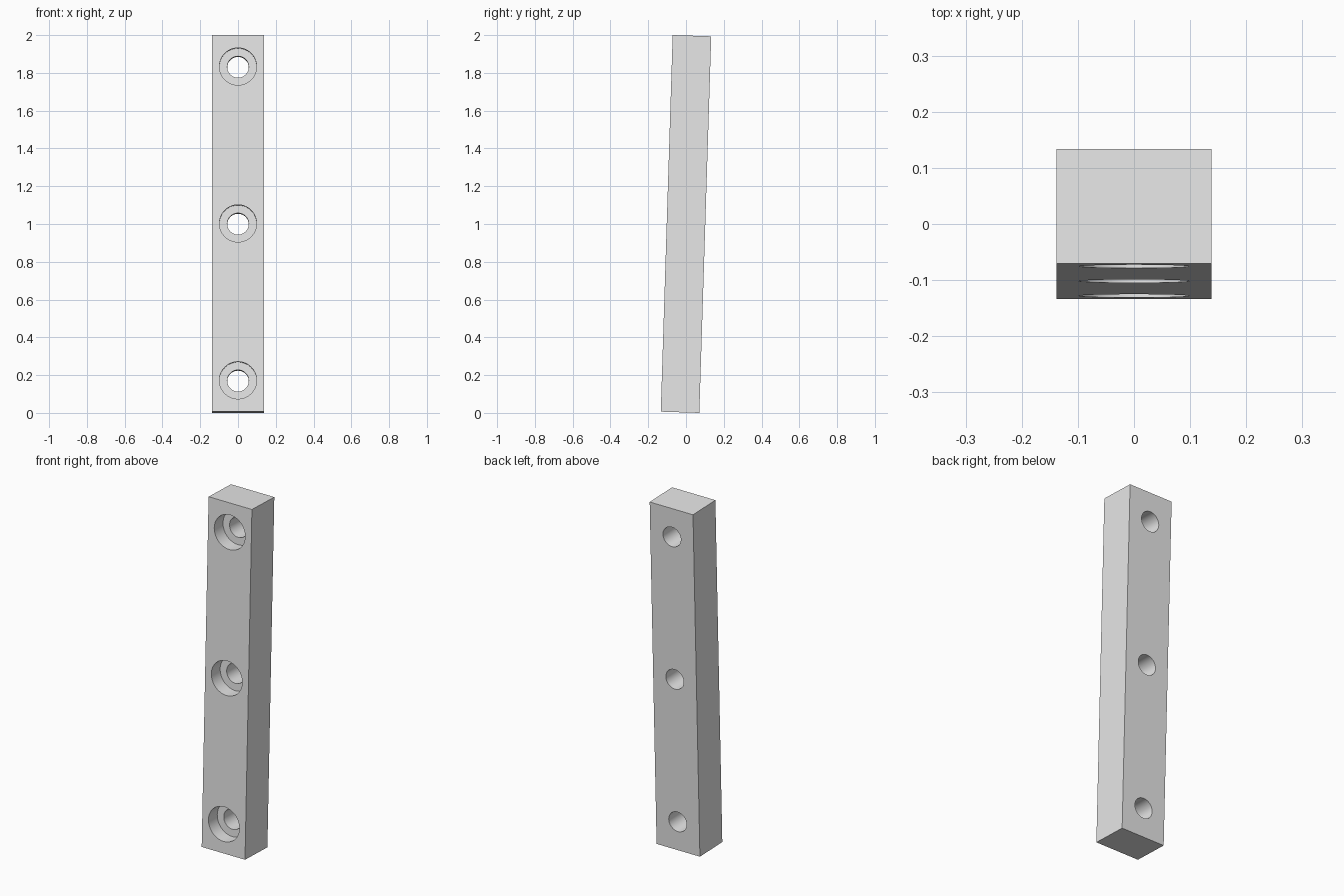
import bpy
import math

default = bpy.data.objects.get("Cube")
if default:
    bpy.data.objects.remove(default, do_unlink=True)

WIDTH, DEPTH, LENGTH = 0.276, 0.204, 1.9945
TILT = math.radians(1.81)
HOLE_SPACING = 0.831
BORE_DEPTH = 0.08

# Plain grey finish
grey = bpy.data.materials.new("light grey")
grey.use_nodes = True
colour = (0.8, 0.8, 0.8, 1)
grey.diffuse_color = colour
grey.node_tree.nodes["Principled BSDF"].inputs["Base Color"].default_value = colour

# Rectangular bar
bpy.ops.mesh.primitive_cube_add(size=1)
bar = bpy.context.object
bar.name = "mounting_bar"
bar.scale = (WIDTH, DEPTH, LENGTH)
bpy.ops.object.transform_apply(scale=True)
bar.data.materials.append(grey)


def drill(radius, y, z, length):
    """Cut a round hole along y, centred on y and z."""
    bpy.ops.mesh.primitive_cylinder_add(
        vertices=64, radius=radius, depth=length,
        location=(0, y, z), rotation=(math.pi / 2, 0, 0))
    cutter = bpy.context.object
    cutter.name = "hole_cutter"
    cutter.hide_render = True
    cutter.data.materials.append(grey)
    cut = bar.modifiers.new("hole", "BOOLEAN")
    cut.operation = "DIFFERENCE"
    cut.solver = "EXACT"
    cut.object = cutter
    bpy.context.view_layer.objects.active = bar
    bpy.ops.object.modifier_apply(modifier=cut.name)
    bpy.data.objects.remove(cutter, do_unlink=True)


# Three counterbored screw holes, wide end at the front
for step in (-1, 0, 1):
    z = step * HOLE_SPACING
    drill(0.0985, -DEPTH / 2, z, 2 * BORE_DEPTH)
    drill(0.057, 0, z, 2 * DEPTH)

# Smooth hole walls, crisp edges
bpy.ops.object.select_all(action="DESELECT")
bar.select_set(True)
bpy.context.view_layer.objects.active = bar
bpy.ops.object.shade_smooth_by_angle(angle=math.radians(30))

# Lean the bar slightly backwards
bar.rotation_euler.x = -TILT
bar.location.z = 1
